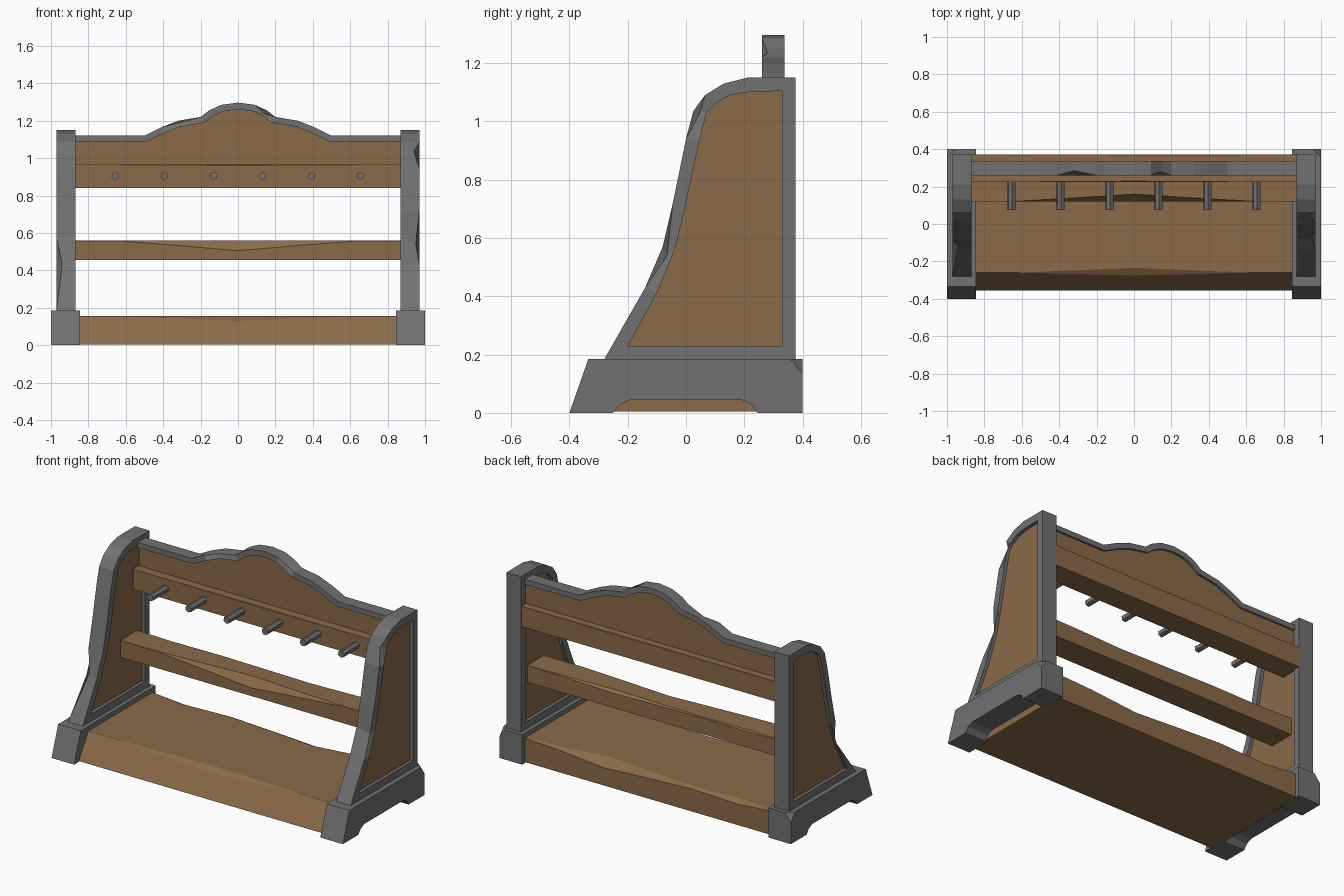
import bpy, bmesh, math
from mathutils import Vector

if "Cube" in bpy.data.objects:
    bpy.data.objects.remove(bpy.data.objects["Cube"])


def material(name, rgb):
    m = bpy.data.materials.new(name)
    m.diffuse_color = (*rgb, 1)
    m.use_nodes = True
    m.node_tree.nodes["Principled BSDF"].inputs["Base Color"].default_value = m.diffuse_color
    return m


WOOD = material("brown wood", (0.255, 0.145, 0.066))
GREY = material("grey trim", (0.165, 0.165, 0.165))


def finish(name, bm, mat):
    bmesh.ops.recalc_face_normals(bm, faces=bm.faces[:])
    me = bpy.data.meshes.new(name)
    bm.to_mesh(me)
    bm.free()
    me.materials.append(mat)
    ob = bpy.data.objects.new(name, me)
    bpy.context.collection.objects.link(ob)
    return ob


def loft(sections):
    """Closed solid through equal-length loops of points."""
    bm = bmesh.new()
    rows = [[bm.verts.new(p) for p in s] for s in sections]
    n = len(rows[0])
    for a, b in zip(rows, rows[1:]):
        for i in range(n):
            j = (i + 1) % n
            bm.faces.new((a[i], a[j], b[j], b[i]))
    bm.faces.new(rows[0])
    bm.faces.new(rows[-1])
    return bm


def rim(outer, inner, place, d0, d1, closed):
    """Band between two matching profiles, thick from d0 to d1."""
    bm = bmesh.new()
    rows = [[bm.verts.new(place(p, d)) for p in prof]
            for prof, d in ((outer, d0), (outer, d1), (inner, d1), (inner, d0))]
    n = len(outer)
    for i in range(n if closed else n - 1):
        j = (i + 1) % n
        for k in range(4):
            a, b = rows[k], rows[(k + 1) % 4]
            bm.faces.new((a[i], a[j], b[j], b[i]))
    if not closed:
        bm.faces.new([r[0] for r in rows])
        bm.faces.new([r[-1] for r in rows])
    return bm


def dent(bm, at, move):
    """Knock one corner of a part inward."""
    v = min(bm.verts, key=lambda v: (v.co - Vector(at)).length)
    v.co += Vector(move)


def yz(p, d):
    return (d, p[0], p[1])


def xz(p, d):
    return (p[0], d, p[1])


# Side profiles (y, z)
foot = [(-.4, 0), (-.25, 0), (-.225, .03), (-.19, .045), (.19, .045),
        (.225, .03), (.245, 0), (.4, 0), (.4, .185), (-.335, .185)]
outer = [(-.28, .185), (-.14, .43), (-.08, .57), (-.045, .72), (0, .94),
         (.025, 1.035), (.065, 1.09), (.13, 1.13), (.21, 1.15),
         (.375, 1.15), (.375, .185)]
inner = [(-.2, .23), (-.1, .41), (-.035, .57), (0, .72), (.045, .93),
         (.07, 1.03), (.1, 1.06), (.15, 1.09), (.21, 1.10),
         (.33, 1.105), (.33, .23)]

for side, s in (("right", 1), ("left", -1)):
    # Foot block with a chipped back corner
    bm = loft([[yz(p, s * x) for p in foot] for x in (.845, 1.0)])
    cut = bmesh.ops.bisect_plane(
        bm, geom=bm.verts[:] + bm.edges[:] + bm.faces[:], clear_outer=True,
        plane_co=(s, .37, .17), plane_no=(s * .6, .6, .5))
    edges = [e for e in cut["geom_cut"] if isinstance(e, bmesh.types.BMEdge)]
    bmesh.ops.holes_fill(bm, edges=edges)
    finish(side + "_foot", bm, GREY)
    # Curved frame with worn corners
    bm = rim(outer, inner, yz, s * .87, s * .97, True)
    if s > 0:
        dent(bm, (.97, .025, 1.035), (-.03, .025, 0))
        dent(bm, (.97, -.08, .57), (-.02, .015, -.03))
    else:
        dent(bm, (-.97, -.14, .43), (.03, .025, 0))
    finish(side + "_frame", bm, GREY)
    # Recessed wooden panel
    finish(side + "_panel", loft([[yz(p, s * x) for p in inner]
                                  for x in (.89, .95)]), WOOD)

# Arched header: half profiles mirrored about x = 0
half_top = [(.875, 1.12), (.5, 1.12), (.41, 1.165), (.32, 1.2), (.2, 1.22),
            (.155, 1.255), (.09, 1.285), (0, 1.297)]
half_low = [(.875, 1.088), (.49, 1.088), (.4, 1.132), (.31, 1.168), (.18, 1.19),
            (.135, 1.225), (.08, 1.25), (0, 1.262)]


def mirrored(half):
    return [(-x, z) for x, z in half] + half[-2::-1]


top, low = mirrored(half_top), mirrored(half_low)
bm = rim(top, low, xz, .26, .338, False)
dent(bm, (.155, .26, 1.255), (-.01, .02, -.02))
dent(bm, (-.32, .26, 1.2), (0, .025, -.012))
finish("header_trim", bm, GREY)
board = [(-.875, .9)] + low + [(.875, .9)]
finish("header_panel", loft([[xz(p, y) for p in board] for y in (.28, .325)]), WOOD)


def worn_board(name, half, yf0, yf1, yb, z0, z1, front, back):
    """Board whose top edges are worn down towards the middle.
    front / back = (inset, drop) of the wear at full strength."""
    secs = []
    for x, w, v in ((-1, .03, .03), (-.72, .03, .5), (-.35, .5, .25), (0, 1, .6),
                    (.35, .5, 1), (.72, .03, .3), (1, .03, .03)):
        fd, bd = front[1] * w, back[1] * v
        ym = yf1 + (yf0 - yf1) * fd / (z1 - z0)
        secs.append([(x * half, yf0, z0), (x * half, ym, z1 - fd),
                     (x * half, yf1 + front[0] * w, z1),
                     (x * half, yb - back[0] * v, z1),
                     (x * half, yb, z1 - bd), (x * half, yb, z0)])
    finish(name, loft(secs), WOOD)


# Base shelf, middle rest and peg rail
worn_board("base_shelf", .86, -.355, -.26, .372, .005, .155, (.025, .025), (.07, .04))
worn_board("middle_rest", .895, .12, .12, .285, .455, .56, (.04, .055), (.02, .015))
worn_board("peg_rail", .88, .225, .225, .372, .84, .965, (.004, .004), (.004, .004))

# Six hexagonal pegs
for i, x in enumerate((-.655, -.393, -.131, .131, .393, .655)):
    ring = [(x + .022 * math.cos(a), .905 + .022 * math.sin(a))
            for a in (math.radians(60 * k + 20) for k in range(6))]
    finish(f"peg_{i + 1}", loft([[xz(p, y) for p in ring] for y in (.075, .24)]), GREY)
